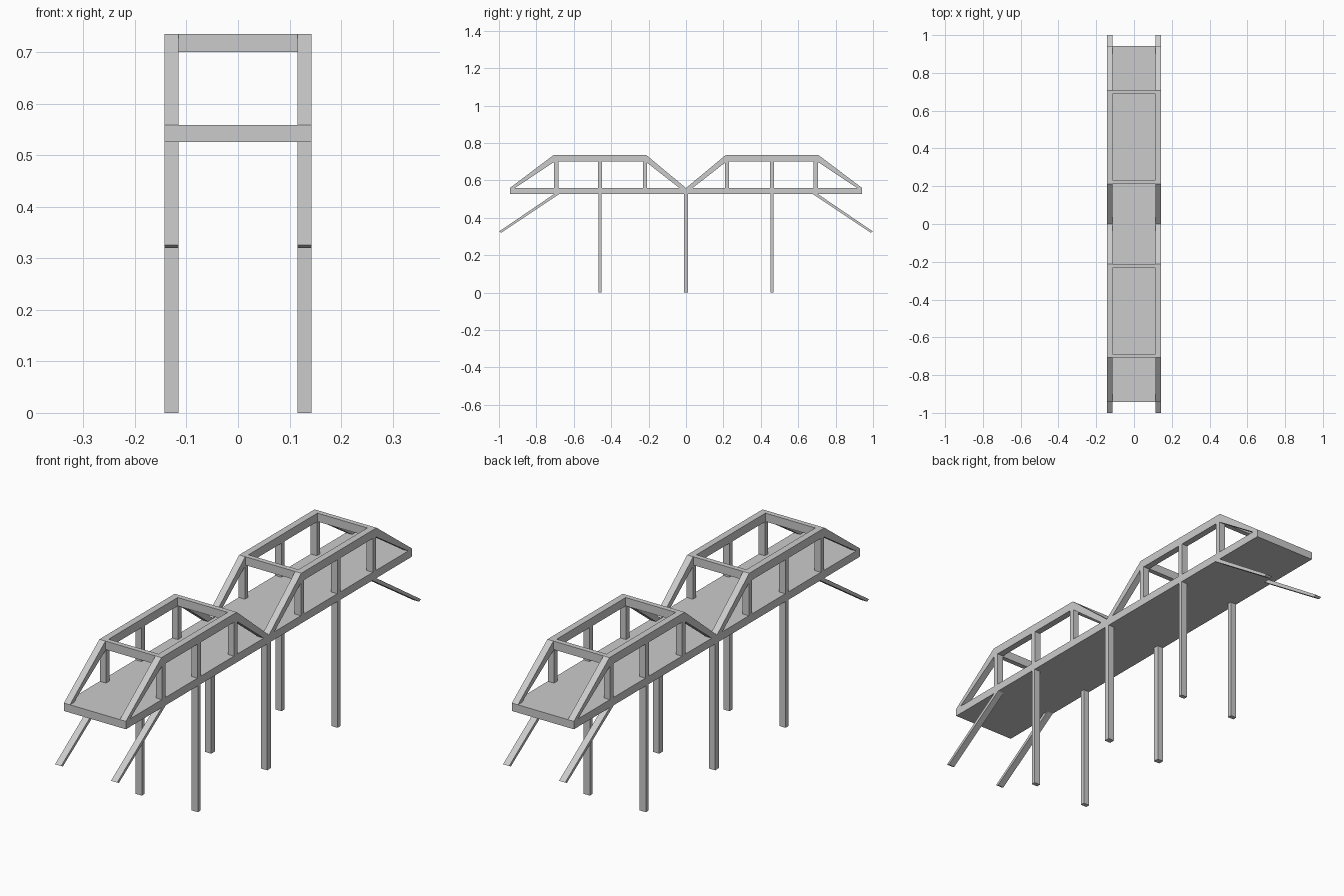
import bpy, bmesh

if "Cube" in bpy.data.objects:
    bpy.data.objects.remove(bpy.data.objects["Cube"])

X0, X1 = 0.115, 0.143          # inner and outer faces of the side members
DECK_B, DECK_T = 0.526, 0.559  # deck underside and top
RAIL_B, RAIL_T = 0.70, 0.735   # upper chord underside and top


def prism(name, profile, x0, x1, mx=True, my=True):
    """Extrude a (y, z) profile along x, then mirror it across the centre."""
    bm = bmesh.new()
    face = bm.faces.new([bm.verts.new((x0, y, z)) for y, z in profile])
    ext = bmesh.ops.extrude_face_region(bm, geom=[face])
    moved = [v for v in ext["geom"] if isinstance(v, bmesh.types.BMVert)]
    bmesh.ops.translate(bm, verts=moved, vec=(x1 - x0, 0, 0))
    bmesh.ops.recalc_face_normals(bm, faces=bm.faces)
    mesh = bpy.data.meshes.new(name)
    bm.to_mesh(mesh)
    bm.free()
    ob = bpy.data.objects.new(name, mesh)
    bpy.context.collection.objects.link(ob)
    if mx or my:
        mod = ob.modifiers.new("Mirror", "MIRROR")
        mod.use_axis = (mx, my, False)
        mod.use_mirror_merge = False
    return ob


def rect(y0, y1, z0, z1):
    return [(y0, z0), (y1, z0), (y1, z1), (y0, z1)]


# Deck slab
prism("deck", rect(-0.942, 0.942, DECK_B, DECK_T), -X1, X1, False, False)

# Side truss frames: sloped ends joined by a level upper chord
prism("truss_frame", [
    (0.0, DECK_T), (0.212, RAIL_T), (0.708, RAIL_T), (0.942, DECK_T),
    (0.915, DECK_T), (0.702, RAIL_B), (0.216, RAIL_B), (0.035, DECK_T)], X0, X1)

# Truss posts
for i, y in enumerate((0.22, 0.46, 0.694)):
    prism(f"truss_post_{i + 1}", rect(y - 0.011, y + 0.011, DECK_T, RAIL_B), X0, X1)

# Cross bars tying the two trusses together
prism("inner_cross_bar", rect(0.212, 0.233, RAIL_B, RAIL_T), -X0, X0, False, True)
prism("outer_cross_bar", rect(0.687, 0.708, RAIL_B, RAIL_T), -X0, X0, False, True)

# Support legs
prism("middle_leg", rect(-0.012, 0.012, 0, DECK_B), X0, X1, True, False)
prism("outer_leg", rect(0.451, 0.469, 0, DECK_B), X0, X1)

# Sloped end braces under the deck
prism("end_brace", [(0.679, DECK_B), (0.706, DECK_B),
                    (1.0, 0.326), (0.988, 0.32)], X0, X1)
